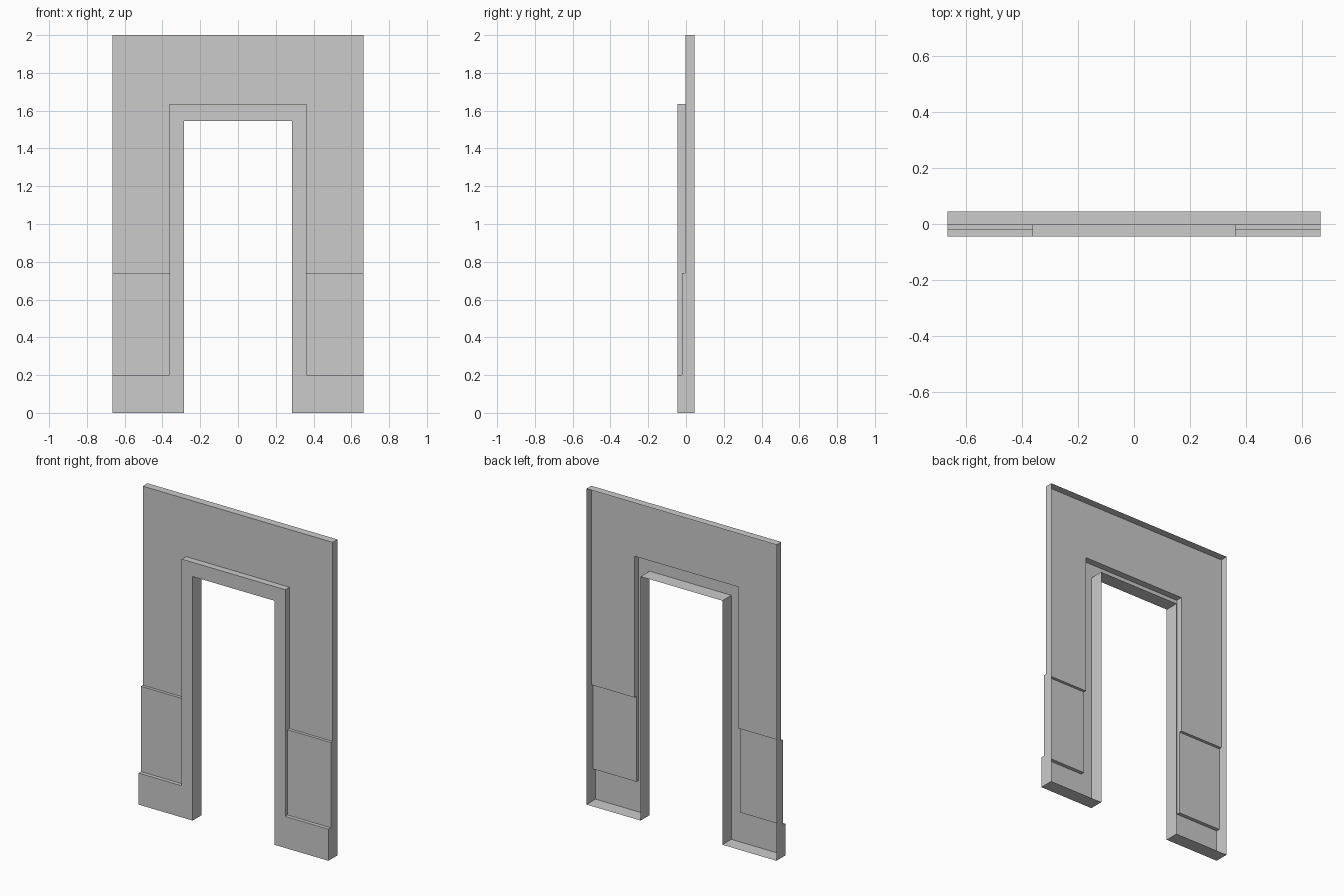
import bpy, bmesh

if "Cube" in bpy.data.objects:
    bpy.data.objects.remove(bpy.data.objects["Cube"])

# Breaks of the right half, across and up
XS = [0.0, 0.286, 0.3625, 0.665]
ZS = [0.0, 0.20, 0.74, 1.545, 1.635, 2.0]
BACK, WALL, DADO, FRAME = 0.045, -0.003, -0.0215, -0.045


def depth(i, j):
    """Front y of a cell, or None where the doorway is open."""
    if i == 0 and j < 3:
        return None                      # doorway
    if (i < 2 and j < 4) or j == 0:
        return FRAME                     # door frame and skirting
    if j == 1:
        return DADO                      # lower wall panel
    return WALL


def cell(i, j):
    if 0 <= i < len(XS) - 1 and 0 <= j < len(ZS) - 1:
        return depth(i, j)
    return None


bm = bmesh.new()


def quad(*pts):
    bm.faces.new([bm.verts.new(p) for p in pts])


# Front panels
for i in range(len(XS) - 1):
    for j in range(len(ZS) - 1):
        y = cell(i, j)
        if y is not None:
            x0, x1, z0, z1 = XS[i], XS[i + 1], ZS[j], ZS[j + 1]
            quad((x0, y, z0), (x1, y, z0), (x1, y, z1), (x0, y, z1))


def step(a, b, p, q):
    """Wall joining two neighbouring depths along the edge p-q (x, z)."""
    a = BACK if a is None else a
    b = BACK if b is None else b
    if a != b:
        quad((p[0], a, p[1]), (q[0], a, q[1]), (q[0], b, q[1]), (p[0], b, p[1]))


# Upright returns (none on the mirror plane)
for i in range(1, len(XS)):
    for j in range(len(ZS) - 1):
        step(cell(i - 1, j), cell(i, j), (XS[i], ZS[j]), (XS[i], ZS[j + 1]))

# Level ledges, top, lintel underside and foot
for i in range(len(XS) - 1):
    for j in range(len(ZS)):
        step(cell(i, j - 1), cell(i, j), (XS[i], ZS[j]), (XS[i + 1], ZS[j]))

bmesh.ops.remove_doubles(bm, verts=bm.verts, dist=0.0005)
bmesh.ops.recalc_face_normals(bm, faces=bm.faces)
bm.normal_update()
front = min(bm.faces, key=lambda f: f.normal.y if abs(f.normal.y) > 0.9 else 9)
if sum(f.normal.y for f in bm.faces) > 0:
    bmesh.ops.reverse_faces(bm, faces=bm.faces)

mesh = bpy.data.meshes.new("doorway_wall_panel")
bm.to_mesh(mesh)
bm.free()
panel = bpy.data.objects.new("doorway_wall_panel", mesh)
bpy.context.collection.objects.link(panel)

# Left half
mirror = panel.modifiers.new("left_half", 'MIRROR')
mirror.use_axis[0] = True
mirror.merge_threshold = 0.0005
